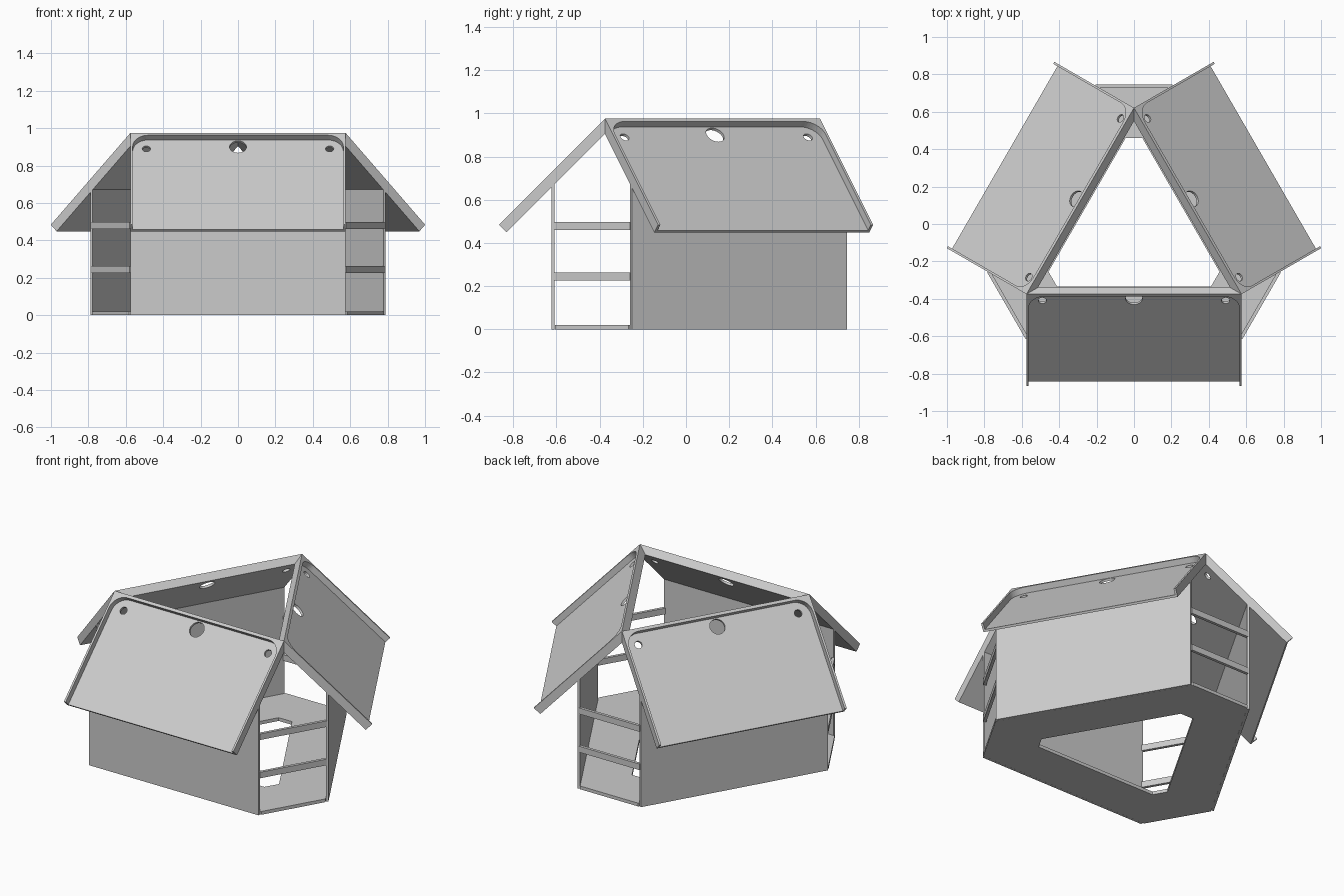
import bpy, bmesh
from math import sin, cos, pi, radians, sqrt
from mathutils import Matrix, Vector

cube = bpy.data.objects.get("Cube")
if cube:
    bpy.data.objects.remove(cube)

GREY = (0.6, 0.6, 0.6, 1.0)
grey = bpy.data.materials.new("plain_grey")
grey.use_nodes = True
grey.diffuse_color = GREY
grey.node_tree.nodes["Principled BSDF"].inputs["Base Color"].default_value = GREY

CENTRE_Y = -0.043
HALF = 0.575                 # half width of a long side
RIDGE = HALF / sqrt(3)       # distance of a ridge from the centre
RIDGE_Z = 0.975
SLOPE = 0.695                # roof length down the slope
RIM, SHEET = 0.036, 0.014    # raised rim and roof sheet thickness
WALL = 0.58                  # distance of a wall from the centre
WALL_T = 0.015
SHORT = WALL / 2 + HALF * sqrt(3) / 2   # distance of an open side
BASE_T = 0.02


def plate(name, loops, depth, matrix, mitre=False):
    """Extrude a flat outline, with optional holes, along local z."""
    bm = bmesh.new()
    edges = []
    for loop in loops:
        verts = [bm.verts.new((x, y, 0)) for x, y in loop]
        edges += [bm.edges.new((a, b)) for a, b in zip(verts, verts[1:] + verts[:1])]
    bmesh.ops.triangle_fill(bm, use_beauty=True, edges=edges, normal=(0, 0, 1))
    bmesh.ops.dissolve_limit(bm, angle_limit=0.01, verts=bm.verts[:], edges=bm.edges[:])
    top = bmesh.ops.extrude_face_region(bm, geom=bm.faces[:], use_keep_orig=True)
    moved = [g for g in top["geom"] if isinstance(g, bmesh.types.BMVert)]
    bmesh.ops.translate(bm, vec=(0, 0, depth), verts=moved)
    bm.transform(matrix)
    if mitre:   # cut the ridge ends where neighbouring roofs meet
        for side in (-1, 1):
            cut = bmesh.ops.bisect_plane(
                bm, geom=bm.verts[:] + bm.edges[:] + bm.faces[:], dist=1e-5,
                plane_co=(0, 0, 0), plane_no=(side, sqrt(3), 0), clear_outer=True)
            rim = [g for g in cut["geom_cut"] if isinstance(g, bmesh.types.BMEdge)]
            bmesh.ops.holes_fill(bm, edges=rim, sides=0)
    bmesh.ops.recalc_face_normals(bm, faces=bm.faces[:])
    mesh = bpy.data.meshes.new(name)
    bm.to_mesh(mesh)
    bm.free()
    mesh.materials.append(grey)
    obj = bpy.data.objects.new(name, mesh)
    bpy.context.collection.objects.link(obj)
    return obj


def arc(cx, cy, r, start, end, n):
    angles = [radians(start + (end - start) * i / n) for i in range(n + 1)]
    return [(cx + r * cos(a), cy + r * sin(a)) for a in angles]


def circle(cx, cy, r):
    return arc(cx, cy, r, 0, 360, 32)[:-1]


def rect(x, y0, y1):
    return [(-x, y0), (x, y0), (x, y1), (-x, y1)]


def frame(x_axis, y_axis, origin):
    """Matrix mapping a drawn outline onto a plane."""
    x, y = Vector(x_axis).normalized(), Vector(y_axis).normalized()
    m = Matrix((x, y, x.cross(y))).transposed().to_4x4()
    return Matrix.Translation(origin) @ m


# Outlines of the roof: x along the ridge, y down the slope
edge, lip, r = HALF - 0.012, 0.018, 0.085
rim_outline = ([(-HALF, SLOPE), (-HALF, 0), (HALF, 0), (HALF, SLOPE), (edge, SLOPE)]
               + arc(edge - r, lip + r, r, 0, -90, 10)
               + arc(r - edge, lip + r, r, -90, -180, 10)
               + [(-edge, SLOPE)])
sheet_loops = [rect(HALF, 0, SLOPE), circle(0, 0.07, 0.045),
               circle(-0.49, 0.085, 0.022), circle(0.49, 0.085, 0.022)]

# Wall cross-section with its top bevelled to meet the roof
wall_top = RIDGE_Z - (WALL - RIDGE) - (RIM + SHEET) * sqrt(2)
wall_profile = [(-WALL, 0), (WALL_T - WALL, 0),
                (WALL_T - WALL, wall_top + WALL_T), (-WALL, wall_top)]

long_sides = ("front", "back_left", "back_right")
open_sides = ("back", "front_right", "front_left")
base_outer, base_hole = [], []

for k in range(3):
    turn = Matrix.Rotation(k * 2 * pi / 3, 4, 'Z')
    place = Matrix.Translation((0, CENTRE_Y, 0)) @ turn

    # Roof: raised rim above a pierced sheet
    slope = frame((1, 0, 0), (0, -1, -1), (0, -RIDGE, RIDGE_Z))
    side = long_sides[k]
    rim = plate(side + "_roof_rim", [rim_outline], RIM, slope, mitre=True)
    sheet = plate(side + "_roof_panel", sheet_loops, SHEET,
                  slope @ Matrix.Translation((0, 0, RIM)), mitre=True)

    # Long wall
    wall = plate(side + "_wall", [wall_profile], 2 * HALF,
                 frame((0, 1, 0), (0, 0, 1), (-HALF, 0, 0)))
    parts = [rim, sheet, wall]

    # Two cross bars over each open side
    for label, z in (("lower", 0.225), ("upper", 0.46)):
        parts.append(plate(open_sides[k] + "_" + label + "_bar",
                           [rect(0.205, z, z + 0.037)], 0.018,
                           frame((1, 0, 0), (0, 0, 1), (0, SHORT, 0))))
    for part in parts:
        part.matrix_world = place

    # Corners of the base and its opening
    for x in (0.197, -0.197):
        base_outer.append((turn @ Vector((x, SHORT, 0))).to_2d())
    for x in (0.045, -0.045):
        base_hole.append((turn @ Vector((x, 0.502, 0))).to_2d())

# Base with a clipped triangular opening
plate("base", [base_outer, base_hole], BASE_T, Matrix.Translation((0, CENTRE_Y, 0)))
